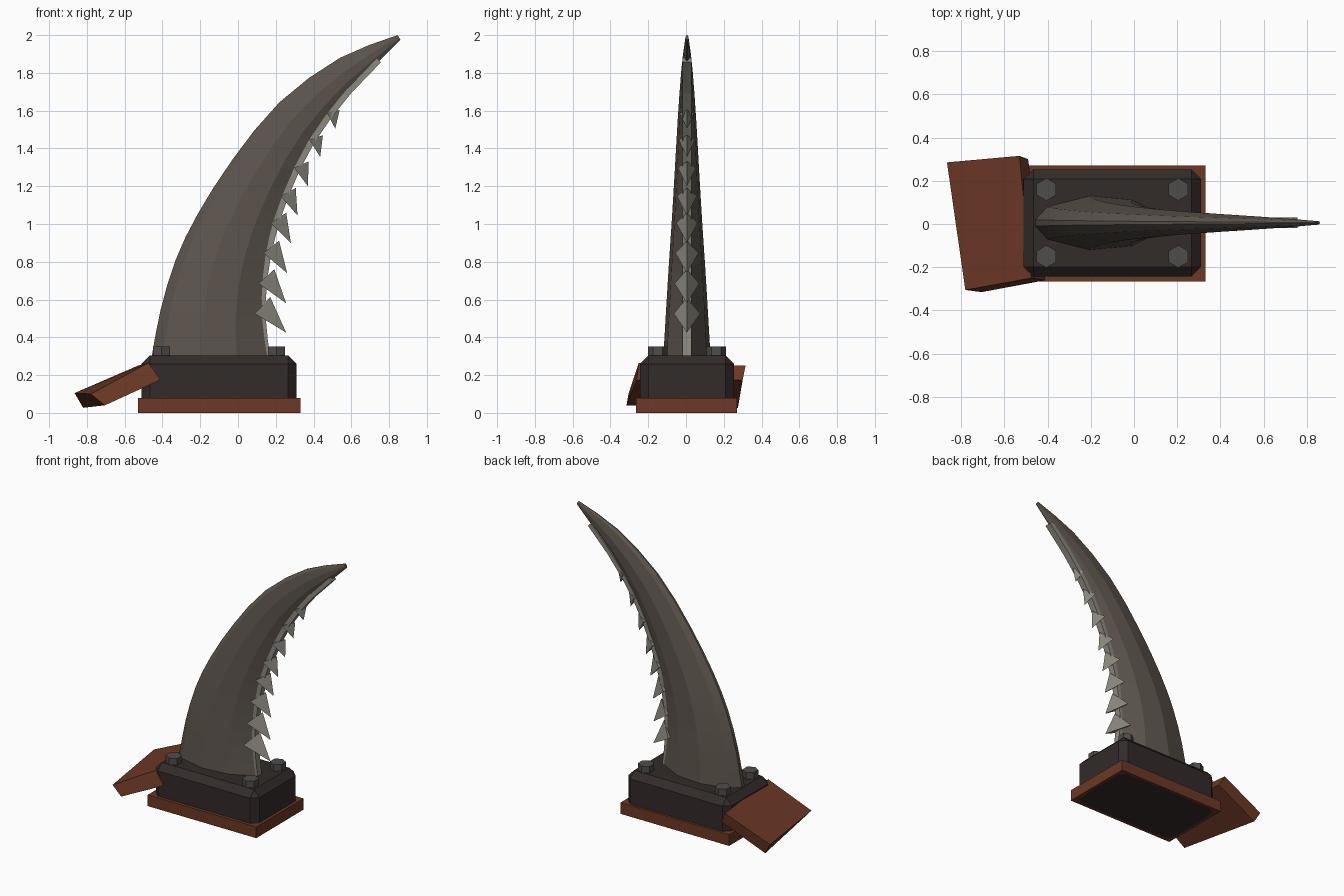
import bpy, bmesh, math
from mathutils import Vector

if "Cube" in bpy.data.objects:
    bpy.data.objects.remove(bpy.data.objects["Cube"])

CY = 0.005  # shared centre plane of the model


def material(name, rgb):
    m = bpy.data.materials.new(name)
    m.diffuse_color = (*rgb, 1)
    m.use_nodes = True
    m.node_tree.nodes["Principled BSDF"].inputs["Base Color"].default_value = m.diffuse_color
    return m


RUST = material("rust", (0.15, 0.04, 0.018))
DARK = material("dark_iron", (0.032, 0.024, 0.022))
HORN = material("horn", (0.11, 0.09, 0.075))
STEEL = material("steel", (0.26, 0.25, 0.21))
BOLT = material("bolt_metal", (0.08, 0.075, 0.07))


def mesh_object(name, verts, faces, mat):
    me = bpy.data.meshes.new(name)
    me.from_pydata(verts, [], faces)
    bm = bmesh.new()
    bm.from_mesh(me)
    bmesh.ops.recalc_face_normals(bm, faces=bm.faces)
    bm.to_mesh(me)
    bm.free()
    me.materials.append(mat)
    ob = bpy.data.objects.new(name, me)
    bpy.context.collection.objects.link(ob)
    return ob


def hull(name, corners, mat):
    """Eight corners: four of one face in order, then the matching four."""
    faces = [(0, 1, 2, 3), (4, 5, 6, 7)]
    faces += [(i, (i + 1) % 4, (i + 1) % 4 + 4, i + 4) for i in range(4)]
    return mesh_object(name, corners, faces, mat)


def box(name, x0, x1, y0, y1, z0, z1, mat):
    ring = [(x0, y0), (x1, y0), (x1, y1), (x0, y1)]
    return hull(name, [(x, y, z) for z in (z0, z1) for x, y in ring], mat)


def loft(name, rings, mat):
    n = len(rings[0])
    verts = [v for r in rings for v in r]
    faces = [(k * n + i, k * n + (i + 1) % n, (k + 1) * n + (i + 1) % n, (k + 1) * n + i)
             for k in range(len(rings) - 1) for i in range(n)]
    faces += [tuple(range(n)), tuple(range(len(verts) - n, len(verts)))]
    return mesh_object(name, verts, faces, mat)


def smooth_path(points, steps):
    """Catmull-Rom curve through 2D points."""
    p = [Vector(q) for q in points]
    p = [2 * p[0] - p[1]] + p + [2 * p[-1] - p[-2]]
    out = []
    for i in range(1, len(p) - 2):
        a, b, c, d = p[i - 1:i + 3]
        for s in range(steps):
            t = s / steps
            out.append(0.5 * (2 * b + (c - a) * t + (2 * a - 5 * b + 4 * c - d) * t ** 2
                              + (3 * b - a - 3 * c + d) * t ** 3))
    return out + [p[-2]]


# Base plate and chamfered block
box("base_plate", -0.53, 0.33, -0.265, 0.27, 0, 0.08, RUST)
block = box("base_block", -0.51, 0.31, -0.243, 0.253, 0, 0.305, DARK)
bm = bmesh.new()
bm.from_mesh(block.data)
edges = [e for e in bm.edges if max(v.co.z for v in e.verts) > 0.2]
bmesh.ops.bevel(bm, geom=edges, offset=0.045, segments=1, affect='EDGES')
bm.to_mesh(block.data)
bm.free()

# Tilted rusty slab leaning on the back of the block
hull("leaning_slab", [(-0.865, 0.285, 0.105), (-0.53, 0.315, 0.25),
                      (-0.475, -0.25, 0.265), (-0.78, -0.305, 0.10),
                      (-0.82, 0.275, 0.027), (-0.49, 0.30, 0.175),
                      (-0.41, -0.26, 0.175), (-0.705, -0.315, 0.04)], RUST)

# Hex bolts on the four corners
for i, (x, y) in enumerate([(-0.405, -0.15), (0.205, -0.15), (-0.405, 0.16), (0.205, 0.16)]):
    ring = [(x + 0.052 * math.sin(k * math.pi / 3), y + 0.052 * math.cos(k * math.pi / 3))
            for k in range(6)]
    loft(f"bolt_{i + 1}", [[(a, b, z) for a, b in ring] for z in (0.29, 0.352)], BOLT)

# Curved blade: cross-sections spanning the outer and inner edge curves
outer = smooth_path([(-0.46, 0.28), (-0.41, 0.545), (-0.33, 0.81), (-0.215, 1.05),
                     (-0.03, 1.34), (0.22, 1.645), (0.54, 1.88), (0.845, 2.0)], 2)
inner = smooth_path([(0.16, 0.28), (0.135, 0.5), (0.145, 0.72), (0.185, 0.93),
                     (0.26, 1.16), (0.39, 1.43), (0.59, 1.70), (0.86, 1.975)], 2)
section = [(0, 0.12), (0.09, 0.6), (0.41, 1), (0.73, 0.85), (1, 0.18)]
section += [(f, -w) for f, w in reversed(section)]
rings = []
for k, (o, n) in enumerate(zip(outer, inner)):
    t = k / (len(outer) - 1)
    half = 0.118 * (1 - t) ** 0.85 + 0.008
    pts = [(o.lerp(n, f), w * half) for f, w in section]
    rings.append([(p.x, CY + y, p.y) for p, y in pts])
loft("blade", rings, HORN)

# Rib along the inner edge
spine = inner[:-1]
spine[-1] = inner[-2].lerp(inner[-1], 0.2)
rings = []
for k, p in enumerate(spine):
    d = (spine[min(k + 1, len(spine) - 1)] - spine[max(k - 1, 0)]).normalized()
    out = Vector((d.y, -d.x))
    a, b = p - 0.02 * out, p + 0.012 * out
    rings.append([(q.x, CY + y, q.y) for q, y in
                  ((a, -0.024), (b, -0.024), (b, 0.024), (a, 0.024))])
loft("edge_rib", rings, STEEL)

# Three-sided teeth pointing down along the rib
tips = [(0.255, 0.425), (0.255, 0.58), (0.26, 0.74), (0.28, 0.90),
        (0.315, 1.045), (0.37, 1.20), (0.435, 1.355), (0.515, 1.505)]
for i, tip in enumerate(tips):
    t = i / (len(tips) - 1)
    ang = math.radians(-43 - 33 * t)
    depth, r = 0.19 - 0.10 * t, 0.08 - 0.034 * t
    axis = Vector((math.cos(ang), math.sin(ang)))
    up = Vector((-axis.y, axis.x))
    base = Vector(tip) - axis * depth
    top, low = base + up * r, base - up * r / 2
    verts = [(tip[0], CY, tip[1]), (top.x, CY, top.y),
             (low.x, CY + 0.87 * r, low.y), (low.x, CY - 0.87 * r, low.y)]
    mesh_object(f"tooth_{i + 1}", verts, [(0, 1, 2), (0, 2, 3), (0, 3, 1), (1, 2, 3)], STEEL)
